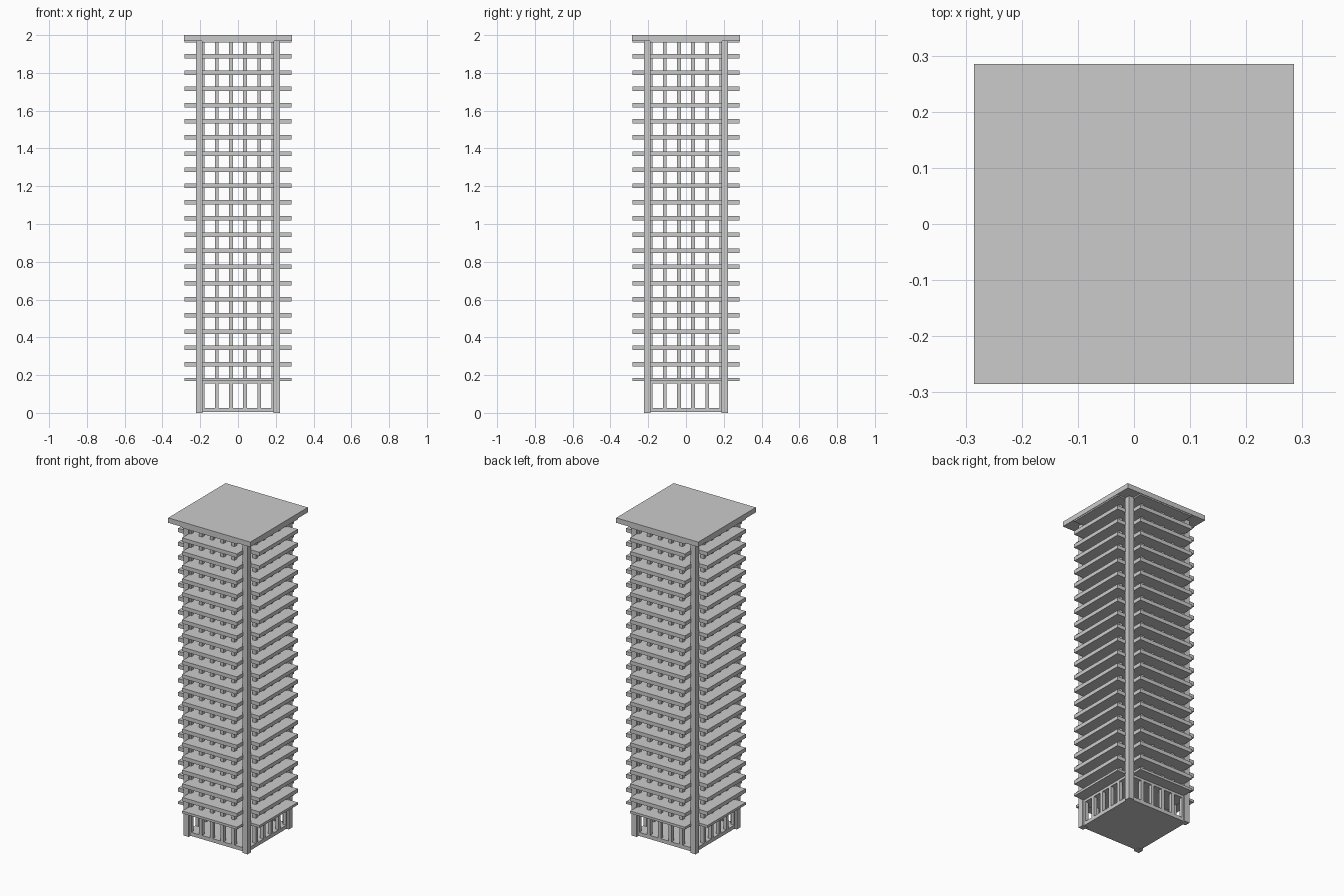
import bpy, bmesh

if "Cube" in bpy.data.objects:
    bpy.data.objects.remove(bpy.data.objects["Cube"])

COL_OUT, COL_IN = 0.222, 0.187   # corner column extents
WALL = 0.21                      # facade plane
BALC, HALF = 0.282, 0.19         # balcony reach and half width
STEP = 0.0857


def add_box(bm, x0, x1, y0, y1, z0, z1):
    vs = [bm.verts.new((x, y, z)) for z in (z0, z1)
          for x, y in ((x0, y0), (x1, y0), (x1, y1), (x0, y1))]
    for f in ((3, 2, 1, 0), (4, 5, 6, 7), (0, 1, 5, 4),
              (1, 2, 6, 5), (2, 3, 7, 6), (3, 0, 4, 7)):
        bm.faces.new([vs[i] for i in f])


def add_cross(bm, r, h, z0, z1):
    # plus-shaped plate: a full floor with a balcony on each side
    pts = [(-h, -r), (h, -r), (h, -h), (r, -h), (r, h), (h, h),
           (h, r), (-h, r), (-h, h), (-r, h), (-r, -h), (-h, -h)]
    face = bm.faces.new([bm.verts.new((x, y, z0)) for x, y in pts])
    ext = bmesh.ops.extrude_face_region(bm, geom=[face], use_keep_orig=True)
    top = [v for v in ext["geom"] if isinstance(v, bmesh.types.BMVert)]
    bmesh.ops.translate(bm, verts=top, vec=(0, 0, z1 - z0))


def finish(bm, name):
    bmesh.ops.recalc_face_normals(bm, faces=bm.faces)
    me = bpy.data.meshes.new(name)
    bm.to_mesh(me)
    bm.free()
    ob = bpy.data.objects.new(name, me)
    bpy.context.collection.objects.link(ob)
    return ob


# ground plate
bm = bmesh.new()
add_box(bm, -WALL, WALL, -WALL, WALL, 0.004, 0.027)
finish(bm, "base_plate")

# four corner columns
bm = bmesh.new()
for sx in (-1, 1):
    for sy in (-1, 1):
        xs = sorted((sx * COL_IN, sx * COL_OUT))
        ys = sorted((sy * COL_IN, sy * COL_OUT))
        add_box(bm, *xs, *ys, 0, 1.975)
finish(bm, "corner_columns")

# floors with balconies; the lowest balcony is thinner
bm = bmesh.new()
for i in range(22):
    z = 0.173 + i * STEP
    add_cross(bm, BALC, HALF, z - (0.003 if i == 0 else 0.012), z + 0.012)
finish(bm, "balcony_floors")

# beam below the lowest floor
bm = bmesh.new()
add_cross(bm, WALL, HALF, 0.155, 0.172)
finish(bm, "ground_floor_beam")

# facade mullions on all four sides
bm = bmesh.new()
for i in range(6):
    c = -0.1875 + i * 0.075
    a, b = c - 0.0105, c + 0.0105
    for s in (-1, 1):
        d = sorted((s * 0.188, s * WALL))
        add_box(bm, a, b, *d, 0.02, 1.972)
        add_box(bm, *d, a, b, 0.02, 1.972)
finish(bm, "facade_mullions")

# flat roof
bm = bmesh.new()
add_box(bm, -0.285, 0.285, -0.285, 0.285, 1.969, 2.0)
finish(bm, "roof")
